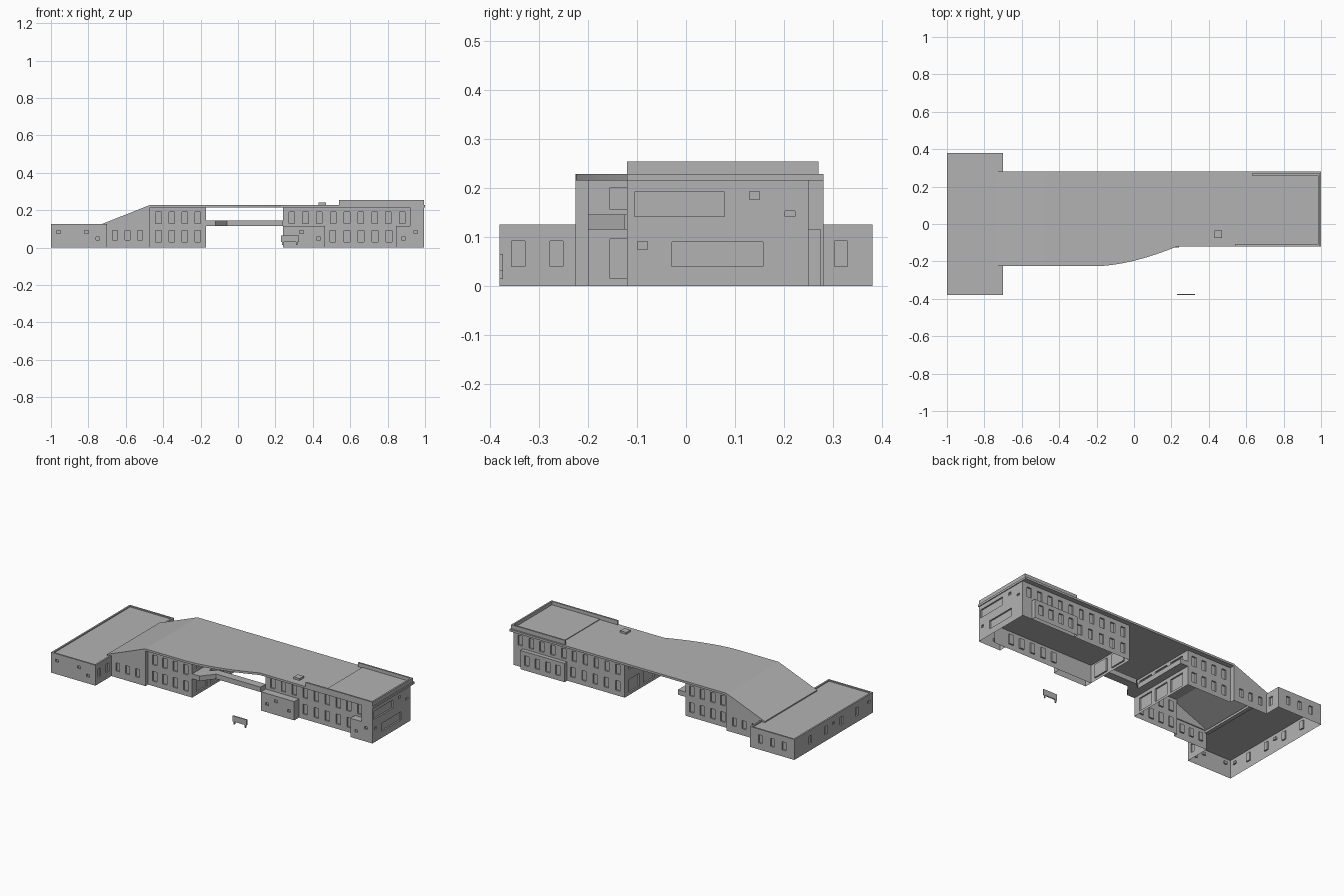
import bpy, bmesh

cube = bpy.data.objects.get("Cube")
if cube:
    bpy.data.objects.remove(cube)

grey = bpy.data.materials.new("plain grey")
grey.use_nodes = True
GREY = (0.45, 0.45, 0.45, 1)
grey.diffuse_color = GREY
grey.node_tree.nodes["Principled BSDF"].inputs["Base Color"].default_value = GREY


def finish(name, bm, fix=True):
    if fix:
        bmesh.ops.recalc_face_normals(bm, faces=bm.faces)
    mesh = bpy.data.meshes.new(name)
    bm.to_mesh(mesh)
    bm.free()
    mesh.materials.append(grey)
    bpy.context.collection.objects.link(bpy.data.objects.new(name, mesh))


def prism(name, points, lo, hi, axis="z"):
    """Extrude a plan (axis z) or an x-z profile (axis y)."""
    bm = bmesh.new()
    put = (lambda p, h: (p[0], p[1], h)) if axis == "z" else (lambda p, h: (p[0], h, p[1]))
    bottom = [bm.verts.new(put(p, lo)) for p in points]
    top = [bm.verts.new(put(p, hi)) for p in points]
    bm.faces.new(bottom)
    bm.faces.new(top)
    for i in range(len(points)):
        j = (i + 1) % len(points)
        bm.faces.new((bottom[i], bottom[j], top[j], top[i]))
    finish(name, bm)


def box(name, x, y, z):
    prism(name, [(x[0], y[0]), (x[1], y[0]), (x[1], y[1]), (x[0], y[1])], *z)


def wall(name, axis, pos, lo, hi, z0, z1, out, windows=(), depth=0.009):
    """Flat wall along an axis; windows (s, z, width, height) are recessed."""
    bm = bmesh.new()
    rects = [(s - w / 2, s + w / 2, z - h / 2, z + h / 2) for s, z, w, h in windows]
    cuts_s = sorted({lo, hi, *(v for r in rects for v in r[:2])})
    cuts_z = sorted({z0, z1, *(v for r in rects for v in r[2:])})
    flip = (axis == "x") == (out > 0)

    def quad(corners):
        vs = []
        for s, z, d in corners:
            p = pos - out * d
            vs.append(bm.verts.new((s, p, z) if axis == "x" else (p, s, z)))
        bm.faces.new(vs[::-1] if flip else vs)

    for a, b in zip(cuts_s, cuts_s[1:]):
        for c, d in zip(cuts_z, cuts_z[1:]):
            ms, mz = (a + b) / 2, (c + d) / 2
            if not any(r[0] < ms < r[1] and r[2] < mz < r[3] for r in rects):
                quad([(a, c, 0), (b, c, 0), (b, d, 0), (a, d, 0)])
    for a, b, c, d in rects:
        ring = [(a, c), (b, c), (b, d), (a, d)]
        quad([(s, z, depth) for s, z in ring])
        for i in range(4):
            p, q = ring[i], ring[(i + 1) % 4]
            quad([(*p, 0), (*q, 0), (*q, depth), (*p, depth)])
    bmesh.ops.remove_doubles(bm, verts=bm.verts, dist=1e-5)
    finish(name, bm, fix=False)


def row(count, lo, hi, z, w=0.03, h=0.06):
    step = (hi - lo) / count
    return [(lo + step * (i + 0.5), z, w, h) for i in range(count)]


def two_rows(count, lo, hi):
    return row(count, lo, hi, 0.06) + row(count, lo, hi, 0.16)


LOW, EAVE, TOP = 0.115, 0.215, 0.228
FRONT, BACK = -0.225, 0.28          # roof edges
VENT = (0.02, 0.016)                # small opening size

# Low cross wing
wall("wing_front", "x", -0.38, -1, -0.7, 0, 0.125, -1,
     [(-0.96, 0.083, *VENT), (-0.81, 0.083, *VENT), (-0.75, 0.048, *VENT)])
wall("wing_back", "x", 0.38, -1, -0.7, 0, 0.125, 1, row(3, -0.97, -0.73, 0.065, 0.024, 0.05))
wall("wing_end", "y", -1, -0.38, 0.38, 0, 0.125, -1,
     row(4, -0.3, 0.3, 0.065, 0.027, 0.05) + [(0.0, 0.08, *VENT), (-0.34, 0.08, *VENT)])
wall("wing_inner_front", "y", -0.7, -0.38, FRONT, 0, 0.125, 1,
     [(-0.342, 0.065, 0.027, 0.052), (-0.264, 0.065, 0.027, 0.052)])
wall("wing_inner_back", "y", -0.7, BACK, 0.38, 0, 0.125, 1, [(0.316, 0.065, 0.027, 0.052)])
box("wing_roof", (-1, -0.7), (-0.38, 0.38), (0.112, 0.118))
box("wing_rim_end", (-1, -0.99), (-0.38, 0.38), (0.118, 0.125))
for side, y in (("front", -0.38), ("back", 0.37)):
    box("wing_rim_" + side, (-1, -0.7), (y, y + 0.01), (0.118, 0.125))
box("wing_rim_inner_front", (-0.71, -0.7), (-0.38, FRONT), (0.118, 0.125))
box("wing_rim_inner_back", (-0.71, -0.7), (BACK, 0.38), (0.118, 0.125))
box("wing_beam", (-0.715, -0.69), (FRONT, BACK), (0.1, 0.114))

# Link under the sloping roof
for side, y, out in (("front", FRONT, -1), ("back", BACK, 1)):
    wall("link_wall_" + side, "x", y, -0.7, -0.47, 0, LOW, out, row(3, -0.69, -0.49, 0.065, 0.026, 0.05))
    prism("link_gable_" + side, [(-0.7, LOW), (-0.47, LOW), (-0.47, EAVE), (-0.7, 0.128)],
          y, y - out * 0.006, "y")
wall("link_return_front", "y", -0.47, FRONT, -0.2, 0, EAVE, 1)
wall("link_return_back", "y", -0.47, 0.25, BACK, 0, EAVE, 1)
prism("sloping_roof", [(-0.73, 0.118), (-0.7, 0.118), (-0.47, EAVE), (-0.47, TOP), (-0.73, 0.125)],
      FRONT, BACK, "y")

# Left block beside the passage
wall("left_block_front", "x", -0.2, -0.47, -0.17, 0, EAVE, -1, two_rows(4, -0.46, -0.18))
wall("left_block_back", "x", 0.25, -0.47, -0.17, 0, EAVE, 1, two_rows(4, -0.46, -0.18))
wall("left_block_passage_wall", "y", -0.17, -0.2, 0.25, 0, EAVE, 1,
     row(3, -0.17, 0.22, 0.055, 0.1, 0.08) + row(3, -0.17, 0.22, 0.178, 0.1, 0.045))

# Right block
wall("right_block_front", "x", -0.075, 0.24, 0.92, 0, EAVE, -1,
     row(5, 0.47, 0.845, 0.06) + row(9, 0.25, 0.915, 0.16))
wall("right_block_back", "x", 0.25, 0.24, 0.995, 0, EAVE, 1,
     row(5, 0.25, 0.63, 0.06) + row(10, 0.25, 0.985, 0.16))
wall("right_block_passage_wall", "y", 0.24, -0.075, 0.25, 0, EAVE, -1,
     row(2, -0.06, 0.23, 0.055, 0.1, 0.08) + row(2, -0.06, 0.23, 0.178, 0.1, 0.045))
wall("right_end_wall", "y", 0.995, -0.12, 0.25, 0, EAVE, 1,
     [(-0.013, 0.166, 0.184, 0.05), (0.064, 0.064, 0.186, 0.05), (0.14, 0.184, *VENT),
      (0.212, 0.147, 0.02, 0.012), (-0.089, 0.082, *VENT)])
box("middle_floor", (0.24, 0.995), (-0.075, 0.25), (LOW - 0.004, LOW))

# Shallow projections on the right block
wall("corner_bay_upper", "x", -0.12, 0.92, 0.995, LOW, EAVE, -1)
wall("corner_bay_upper_return", "y", 0.92, -0.12, -0.075, LOW, EAVE, -1)
wall("corner_bay_lower", "x", -0.12, 0.845, 0.995, 0, LOW, -1,
     [(0.885, 0.048, *VENT), (0.95, 0.083, *VENT)])
wall("corner_bay_lower_return", "y", 0.845, -0.12, -0.075, 0, LOW, -1)
box("corner_bay_ledge", (0.845, 0.995), (-0.12, -0.075), (LOW - 0.004, LOW))


def low_bay(name, x0, x1, y0, y1, out, windows):
    wall(name + "_face", "x", y1 if out > 0 else y0, x0, x1, 0, LOW, out, windows)
    wall(name + "_left_side", "y", x0, y0, y1, 0, LOW, -1)
    wall(name + "_right_side", "y", x1, y0, y1, 0, LOW, 1)
    box(name + "_ledge", (x0, x1), (y0, y1), (LOW - 0.004, LOW))


low_bay("front_bay", 0.24, 0.465, -0.12, -0.075, -1,
        [(0.34, 0.083, *VENT), (0.43, 0.048, *VENT), (0.28, 0.05, *VENT)])
low_bay("back_bay", 0.63, 0.93, 0.25, 0.275, 1, row(4, 0.64, 0.92, 0.06))

# Walkway along the passage, turning across its front
prism("walkway", [(-0.17, -0.2), (-0.12, -0.2), (-0.06, -0.125), (0.24, -0.125), (0.24, -0.075),
                  (-0.08, -0.075), (-0.12, -0.11), (-0.12, 0.25), (-0.17, 0.25)], LOW, 0.145)

# Main roof with a swept front edge
steps = 12
curve = [(-0.2 + 0.43 * i / steps, FRONT + 0.105 * (i / steps) ** 1.7) for i in range(steps + 1)]
prism("main_roof", [(-0.47, FRONT)] + curve + [(1, -0.12), (1, BACK), (-0.47, BACK)], EAVE, TOP)
box("roof_step", (0.66, 0.99), (-0.115, 0.27), (TOP, 0.232))
box("parapet_front", (0.54, 0.995), (-0.12, -0.11), (TOP, 0.253))
box("parapet_end", (0.985, 0.995), (-0.11, 0.26), (TOP, 0.253))
box("parapet_back", (0.63, 0.995), (0.26, 0.27), (TOP, 0.253))
box("roof_vent", (0.43, 0.47), (-0.075, -0.035), (TOP, 0.24))

# Free-standing board on two posts
box("board", (0.23, 0.325), (-0.38, -0.373), (0.03, 0.065))
for name, x in (("board_post_left", 0.31), ("board_post_right", 0.235)):
    box(name, (x, x + 0.008), (-0.38, -0.373), (0.014, 0.03))
